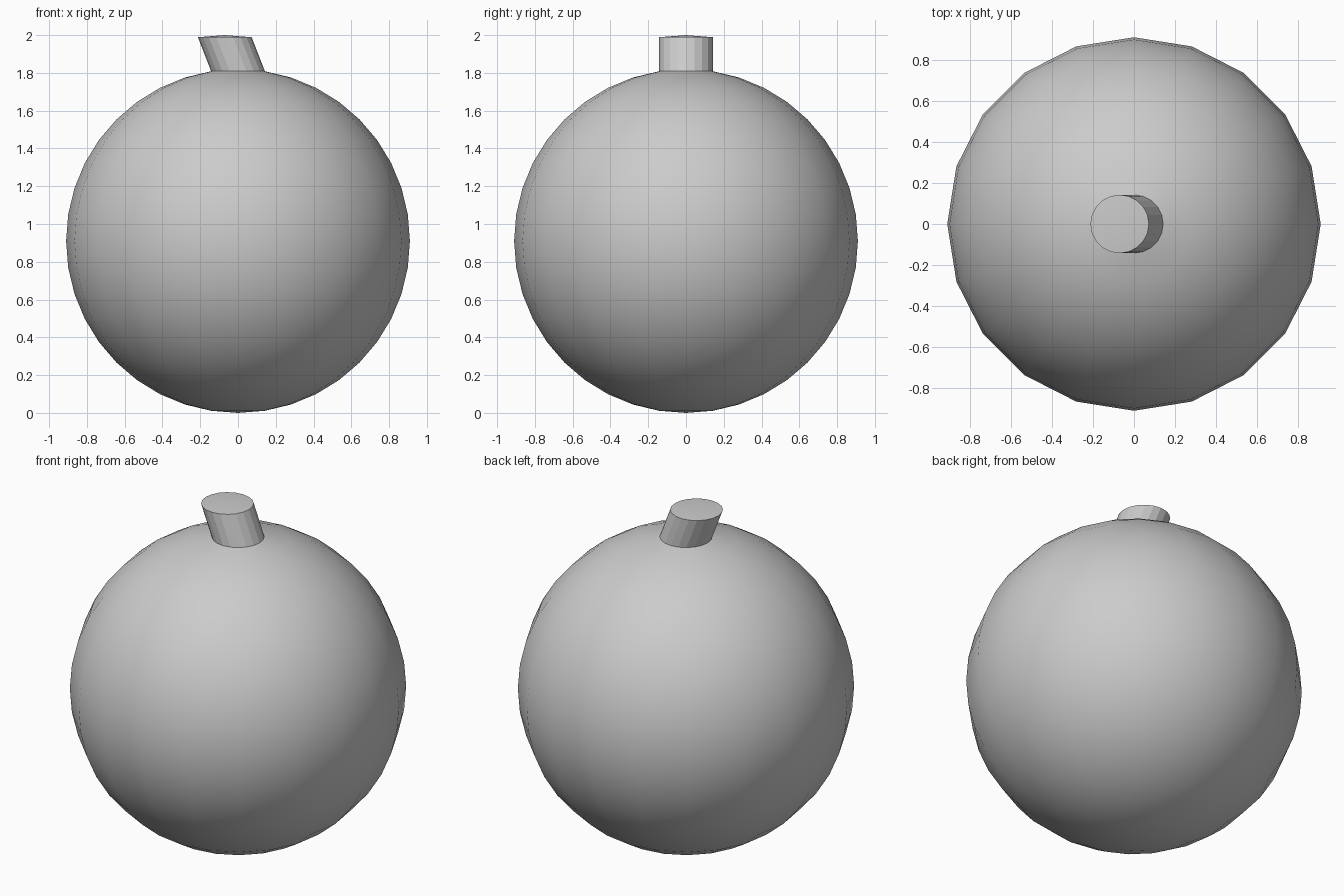
import bpy, bmesh
from mathutils import Vector

if "Cube" in bpy.data.objects:
    bpy.data.objects.remove(bpy.data.objects["Cube"])

R = 0.91            # ball radius, resting on the ground
CAP_Z = R + 0.89    # everything above this is the polar cap

bm = bmesh.new()

# Round body
bmesh.ops.create_uvsphere(bm, u_segments=20, v_segments=20, radius=R)
bmesh.ops.translate(bm, verts=bm.verts, vec=(0, 0, R))
for f in bm.faces:
    f.smooth = True

# Slanted neck: extrude the polar cap up and to the left
cap = [f for f in bm.faces if all(v.co.z > CAP_Z for v in f.verts)]
ext = bmesh.ops.extrude_face_region(bm, geom=cap)["geom"]
top = [g for g in ext if isinstance(g, bmesh.types.BMVert)]
bmesh.ops.translate(bm, verts=top, vec=Vector((-0.07, 0, 0.18)))

# Remove the old cap inside the neck, if it is still there
old = [f for f in cap if f.is_valid]
if old:
    bmesh.ops.delete(bm, geom=old, context='FACES')

# Faceted neck sides with crisp edges at its base and rim
top_set = set(top)
for f in bm.faces:
    n = sum(v in top_set for v in f.verts)
    if 0 < n < len(f.verts):
        f.smooth = False
        for e in f.edges:
            e.smooth = False

bmesh.ops.recalc_face_normals(bm, faces=bm.faces)
mesh = bpy.data.meshes.new("round_body_with_neck")
bm.to_mesh(mesh)
bm.free()
body = bpy.data.objects.new("round_body_with_neck", mesh)
bpy.context.collection.objects.link(body)
